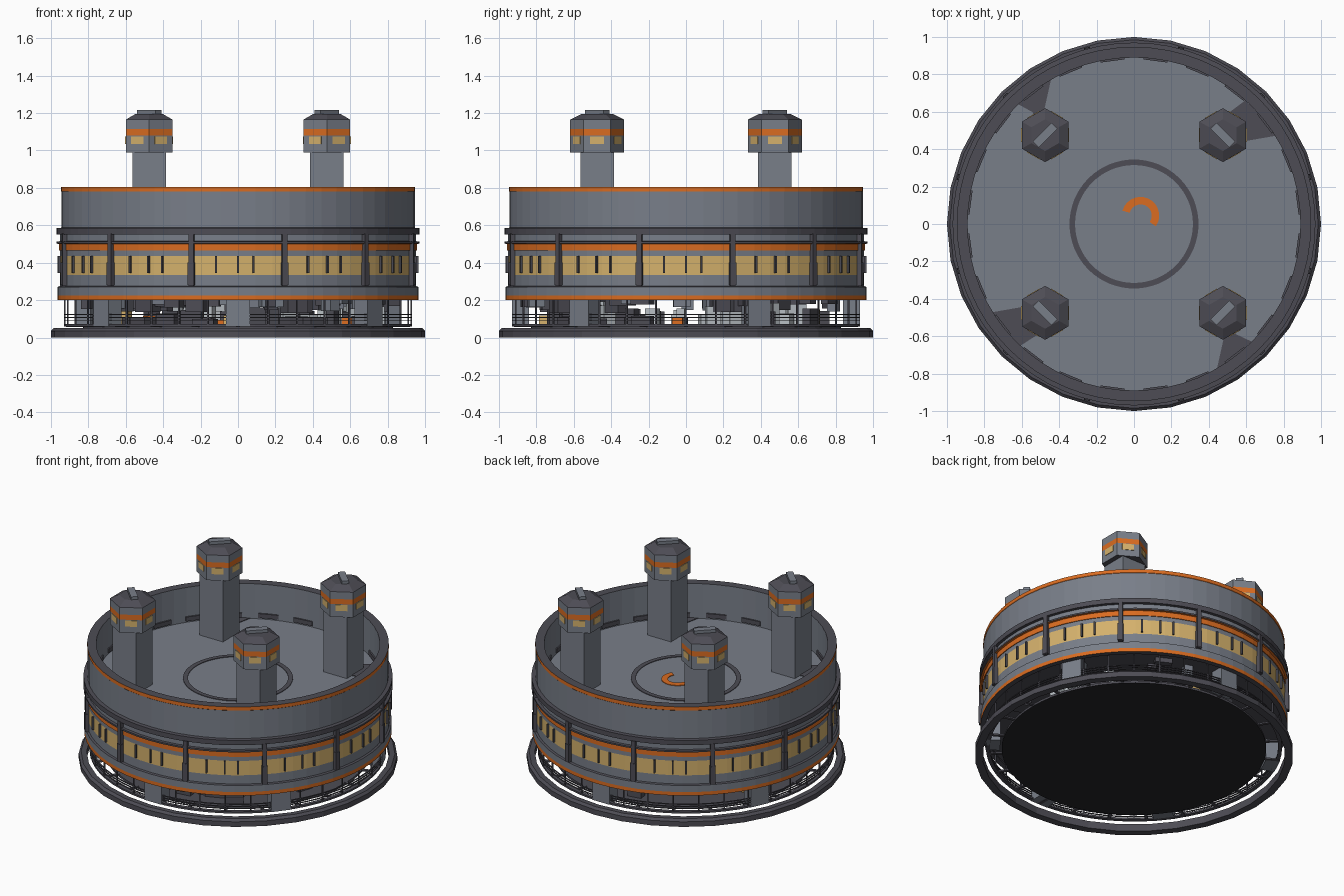
import bpy, bmesh, math, random
from math import sin, cos, radians, pi
from mathutils import Matrix

cube = bpy.data.objects.get("Cube")
if cube:
    bpy.data.objects.remove(cube, do_unlink=True)
random.seed(4)


def material(name, rgb):
    m = bpy.data.materials.new(name)
    m.use_nodes = True
    m.diffuse_color = (*rgb, 1)
    m.node_tree.nodes["Principled BSDF"].inputs["Base Color"].default_value = (*rgb, 1)
    return m


GREY = material("panel grey", (.19, .21, .25))
DARK = material("trim dark grey", (.075, .073, .09))
ORANGE = material("stripe orange", (.70, .15, .015))
YELLOW = material("window yellow", (.66, .44, .15))
BLACK = material("floor black", (.018, .018, .021))
LIGHT = material("machine light grey", (.48, .52, .55))


def finish(name, bm, mats):
    bmesh.ops.recalc_face_normals(bm, faces=bm.faces)
    mesh = bpy.data.meshes.new(name)
    bm.to_mesh(mesh)
    bm.free()
    for m in mats:
        mesh.materials.append(m)
    ob = bpy.data.objects.new(name, mesh)
    bpy.context.collection.objects.link(ob)
    return ob


def lathe(name, start, steps, sides, loc=(0, 0, 0), closed=False):
    """Spin a profile; each step is (radius, height, material of the band reaching it)."""
    mats = list(dict.fromkeys(s[2] for s in steps))
    bm = bmesh.new()

    def ring(r, z):
        if r == 0:
            return [bm.verts.new((loc[0], loc[1], loc[2] + z))] * sides
        return [bm.verts.new((loc[0] + r * sin(2 * pi * i / sides),
                              loc[1] - r * cos(2 * pi * i / sides), loc[2] + z))
                for i in range(sides)]

    rings = [ring(*start)] + [ring(r, z) for r, z, _ in (steps[:-1] if closed else steps)]
    if closed:
        rings.append(rings[0])
    for lo, hi, step in zip(rings, rings[1:], steps):
        for i in range(sides):
            j = (i + 1) % sides
            quad = list(dict.fromkeys((lo[i], lo[j], hi[j], hi[i])))
            bm.faces.new(quad).material_index = mats.index(step[2])
    return finish(name, bm, mats)


def hoop(name, r0, r1, z0, z1, mat, sides=64):
    return lathe(name, (r0, z0), [(r1, z0, mat), (r1, z1, mat), (r0, z1, mat), (r0, z0, mat)],
                 sides, closed=True)


def boxes(name, mat, items):
    """One object from many boxes: (size, centre, turn in degrees)."""
    bm = bmesh.new()
    for size, loc, turn in items:
        bmesh.ops.create_cube(bm, size=1, matrix=Matrix.Translation(loc)
                              @ Matrix.Rotation(radians(turn), 4, 'Z')
                              @ Matrix.Diagonal((*size, 1)))
    return finish(name, bm, [mat])


def polar(r, deg, z):
    return (r * sin(radians(deg)), -r * cos(radians(deg)), z)


def around(r, z, size, angles):
    return [(size, polar(r, a, z), a) for a in angles]


def plate(name, mat, points, z, thick=.004):
    bm = bmesh.new()
    face = bm.faces.new([bm.verts.new((x, y, z)) for x, y in points])
    new = bmesh.ops.extrude_face_region(bm, geom=[face])["geom"]
    bmesh.ops.translate(bm, vec=(0, 0, thick),
                        verts=[v for v in new if isinstance(v, bmesh.types.BMVert)])
    return finish(name, bm, [mat])


# Base: loose outer ring, floor disc and kerb
lathe("base_ring", (.95, 0), [(1, 0, DARK), (1, .035, DARK), (.985, .05, DARK),
                              (.95, .05, DARK), (.95, 0, DARK)], 32, closed=True)
lathe("lower_floor", (0, .05), [(.83, .05, BLACK), (.83, .065, DARK), (0, .065, DARK)], 64)
hoop("floor_kerb", .905, .93, .06, .072, DARK)
boxes("kerb_brackets", DARK, around(.87, .062, (.02, .1, .01), range(0, 360, 15)))

# Main drum: banded wall, ledge, parapet and sunken deck
lathe("main_drum", (0, .21), [
    (.93, .21, DARK), (.93, .2, DARK), (.965, .2, DARK),
    (.965, .225, ORANGE), (.965, .27, GREY), (.952, .275, DARK), (.952, .335, GREY),
    (.952, .435, YELLOW), (.952, .465, GREY), (.957, .465, ORANGE), (.957, .5, ORANGE),
    (.97, .502, ORANGE), (.97, .513, DARK), (.952, .515, DARK), (.952, .55, GREY),
    (.97, .552, DARK), (.97, .585, DARK), (.945, .587, DARK), (.945, .78, GREY),
    (.947, .782, ORANGE), (.947, .806, ORANGE), (.89, .806, DARK),
    (.89, .565, GREY), (0, .565, GREY)], 64)

# Wall ribs and window mullions
ribs = [15 + 30 * i for i in range(12)]
boxes("wall_ribs", DARK, around(.957, .415, (.028, .034, .28), ribs))
boxes("rib_feet", DARK, around(.96, .34, (.034, .034, .12), ribs))
boxes("window_mullions", DARK, around(.954, .39, (.01, .02, .09),
                                      [30 * i + d for i in range(12) for d in (-7, 0, 5)]))

# Deck details
boxes("parapet_vents", DARK, around(.885, .59, (.13, .012, .03), [7.5 + 15 * i for i in range(24)]))
hoop("landing_circle", .315, .345, .56, .569, DARK)


def arc(r, a0, a1, n, cx=0, cy=0):
    step = (a1 - a0) / n
    return [(cx + r * cos(radians(a0 + step * i)), cy + r * sin(radians(a0 + step * i)))
            for i in range(n + 1)]


plate("deck_marking", ORANGE, arc(.1, 165, -35, 14, .035, .045) + arc(.06, -35, 165, 14, .035, .045),
      .565)

# Dark deck patches between each tower and the parapet
for label, sx, sy, a0, a1 in (("back_right", -1, 1, 120, 134), ("back_left", 1, 1, 32, 48),
                              ("front_right", -1, -1, 212, 227), ("front_left", 1, -1, 300, 315)):
    tower = (.47 * sx, .48 * sy)
    side = .07 if label in ("back_left", "front_left") else -.07
    plate("deck_patch_" + label, DARK,
          arc(.889, a0, a1, 5) + [(tower[0] - .05 * sx, tower[1] + .05 * sy),
                                  (tower[0] + .05 * sx, tower[1] - .05 * sy)], .565)

# Four watch towers
H = .144
for label, sx, sy in (("front_left", 1, -1), ("front_right", -1, -1),
                      ("back_left", 1, 1), ("back_right", -1, 1)):
    x, y = .475 * sx, .475 * sy
    boxes("tower_shaft_" + label, GREY, [((.18, .18, .44), (x, y, .78), 0)])
    lathe("tower_head_" + label, (0, .99), [
        (H, .99, DARK), (H, 1.08, GREY), (H, 1.115, ORANGE), (H, 1.165, GREY),
        (.085, 1.195, DARK), (0, 1.195, DARK)], 6, loc=(x, y, 0))
    boxes("tower_windows_" + label, YELLOW, [
        ((.075, .008, .042), tuple(p + q for p, q in zip((x, y, 0), polar(.124, a, 1.055))), a)
        for a in range(30, 390, 60)])
    boxes("tower_roof_bar_" + label, GREY, [((.14, .045, .035), (x, y, 1.198), -45 * sx * sy)])

# Open undercroft: columns, railing and machinery
boxes("support_columns", GREY, around(.885, .135, (.13, .09, .15), (0, 52, 115, 180, 245, 308)))
for i, z in enumerate((.09, .105, .12)):
    hoop("rail_%d" % (i + 1), .922, .93, z, z + .005, DARK)
boxes("rail_posts", DARK, around(.925, .13, (.008, .008, .14), range(0, 360, 10)))


def clutter(count, r0, r1, low, high, hang):
    items = []
    for _ in range(count):
        a, h = random.uniform(0, 360), random.uniform(low, high)
        z = .21 - h / 2 if hang else .065 + h / 2
        size = (random.uniform(.04, .12), random.uniform(.04, .1), h)
        items.append((size, polar(random.uniform(r0, r1), a, z), a))
    return items


boxes("machine_cabinets", LIGHT, clutter(26, .45, .76, .05, .145, False))
boxes("dark_machines", DARK, clutter(34, .4, .77, .03, .1, False))
boxes("hanging_units", DARK, clutter(30, .5, .88, .03, .08, True))
boxes("grey_hanging_units", GREY, clutter(16, .5, .88, .03, .07, True))
boxes("lit_machines", YELLOW, clutter(4, .5, .75, .04, .12, False))
boxes("orange_machines", ORANGE, clutter(4, .5, .78, .02, .06, False))
